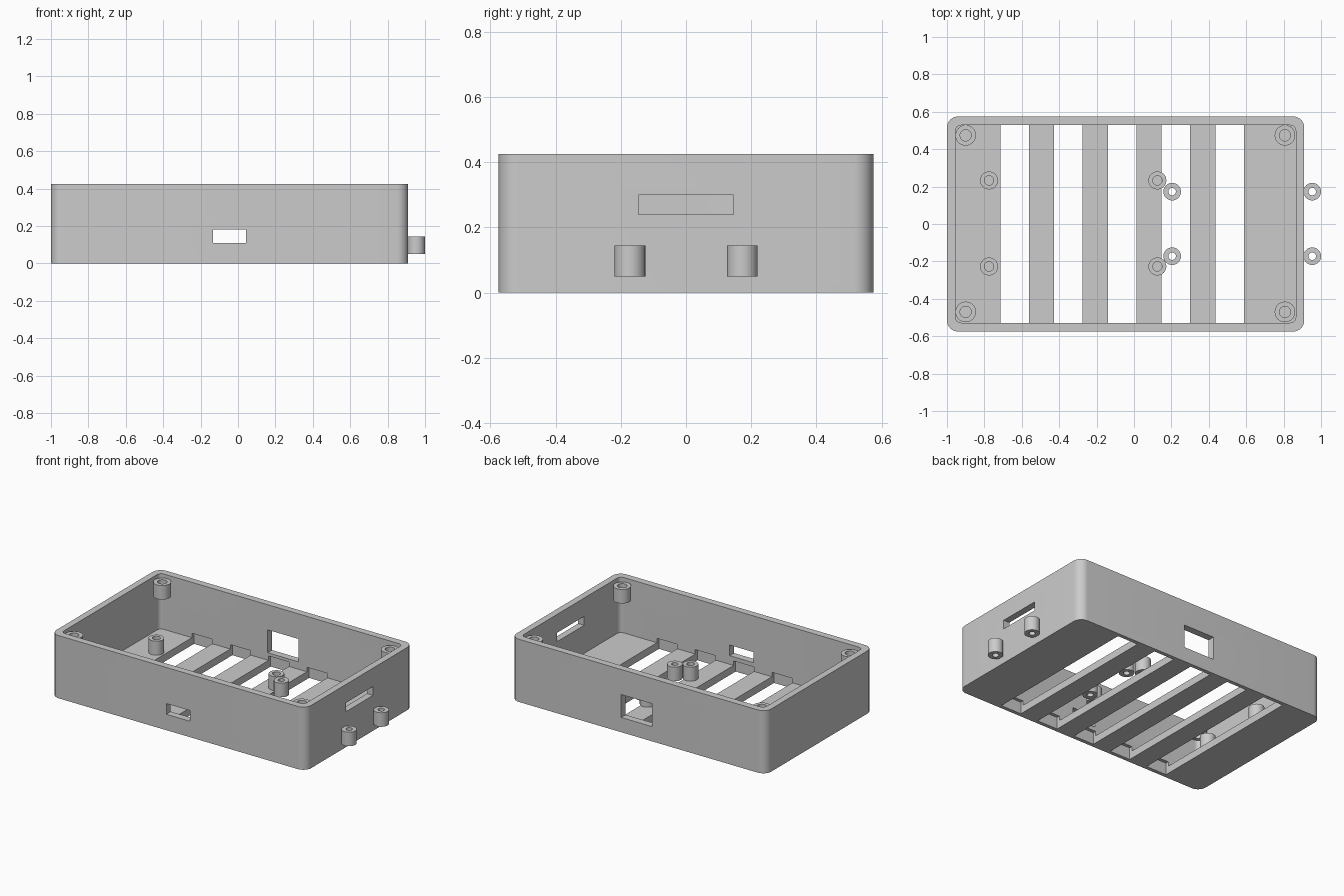
import bpy, bmesh
from math import pi, cos, sin, radians

cube = bpy.data.objects.get("Cube")
if cube:
    bpy.data.objects.remove(cube, do_unlink=True)

grey = bpy.data.materials.new("plain grey")
grey.use_nodes = True
COLOUR = (0.6, 0.6, 0.6, 1)
grey.diffuse_color = COLOUR
grey.node_tree.nodes["Principled BSDF"].inputs["Base Color"].default_value = COLOUR


def finish(name, bm):
    """Turn a bmesh into a grey object."""
    bmesh.ops.recalc_face_normals(bm, faces=bm.faces)
    mesh = bpy.data.meshes.new(name)
    bm.to_mesh(mesh)
    bm.free()
    mesh.materials.append(grey)
    obj = bpy.data.objects.new(name, mesh)
    bpy.context.scene.collection.objects.link(obj)
    return obj


def smooth(obj):
    bpy.ops.object.select_all(action='DESELECT')
    obj.select_set(True)
    bpy.context.view_layer.objects.active = obj
    bpy.ops.object.shade_smooth_by_angle(angle=radians(30))


def rounded_block(name, x0, x1, half_y, z0, z1, radius, steps=10):
    """Upright prism with rounded vertical corners."""
    bm = bmesh.new()
    corners = [(x1 - radius, half_y - radius), (x0 + radius, half_y - radius),
               (x0 + radius, radius - half_y), (x1 - radius, radius - half_y)]
    ring = []
    for i, (cx, cy) in enumerate(corners):
        for s in range(steps + 1):
            a = (i + s / steps) * pi / 2
            ring.append(bm.verts.new((cx + radius * cos(a), cy + radius * sin(a), z0)))
    face = bm.faces.new(ring)
    top = bmesh.ops.extrude_face_region(bm, geom=[face])["geom"]
    bmesh.ops.translate(bm, vec=(0, 0, z1 - z0),
                        verts=[v for v in top if isinstance(v, bmesh.types.BMVert)])
    return finish(name, bm)


def add_box(bm, x, y, z):
    """Box given by its (low, high) range on each axis."""
    verts = bmesh.ops.create_cube(bm, size=1)["verts"]
    for v in verts:
        v.co = [r[1] if c > 0 else r[0] for c, r in zip(v.co, (x, y, z))]


def cut(obj, cutter):
    """Apply a boolean difference and drop the cutter."""
    cutter.hide_render = True
    mod = obj.modifiers.new("cut", 'BOOLEAN')
    mod.operation, mod.solver, mod.object = 'DIFFERENCE', 'EXACT', cutter
    bpy.ops.object.select_all(action='DESELECT')
    bpy.context.view_layer.objects.active = obj
    obj.select_set(True)
    bpy.ops.object.modifier_apply(modifier=mod.name)
    bpy.data.objects.remove(cutter, do_unlink=True)


def tube(name, x, y, z0, z1, outer, inner, sides=32):
    """Hollow standoff with a through hole."""
    bm = bmesh.new()
    profile = [(inner, z0), (outer, z0), (outer, z1), (inner, z1)]
    rings = []
    for r, z in profile:
        rings.append([bm.verts.new((x + r * cos(2 * pi * i / sides),
                                    y + r * sin(2 * pi * i / sides), z))
                      for i in range(sides)])
    for k in range(4):
        a, b = rings[k], rings[(k + 1) % 4]
        for i in range(sides):
            j = (i + 1) % sides
            bm.faces.new((a[i], a[j], b[j], b[i]))
    smooth(finish(name, bm))


# Open tray with rounded corners
FLOOR, HEIGHT = 0.05, 0.425
tray = rounded_block("tray", -1, 0.91, 0.575, 0, HEIGHT, 0.06)
cut(tray, rounded_block("cavity", -0.955, 0.865, 0.528, FLOOR, 0.6, 0.03))

# Floor vents, notched slightly into the long walls
bm = bmesh.new()
for i in range(5):
    x = -0.715 + 0.2875 * i
    add_box(bm, (x, x + 0.153), (-0.55, 0.55), (-0.1, 0.08))
# Port openings in the front, back and right-hand end
add_box(bm, (-0.135, 0.042), (-0.7, -0.45), (0.108, 0.18))
add_box(bm, (-0.147, 0.083), (0.45, 0.7), (0.10, 0.255))
add_box(bm, (0.8, 1.0), (-0.146, 0.146), (0.24, 0.30))
cut(tray, finish("openings", bm))
smooth(tray)

# Lid screw bosses in the corners
for x in (-0.9, 0.807):
    for y in (-0.47, 0.474):
        tube("corner_boss", x, y, 0.305, 0.40, 0.055, 0.03)

# Board standoffs on the floor
for x in (-0.775, 0.125):
    for y in (-0.227, 0.233):
        tube("board_standoff", x, y, FLOOR, 0.145, 0.048, 0.025)

# Second set of standoffs, one pair outside the end wall
for x in (0.204, 0.953):
    for y in (-0.172, 0.173):
        tube("end_standoff", x, y, FLOOR, 0.145, 0.047, 0.02)
